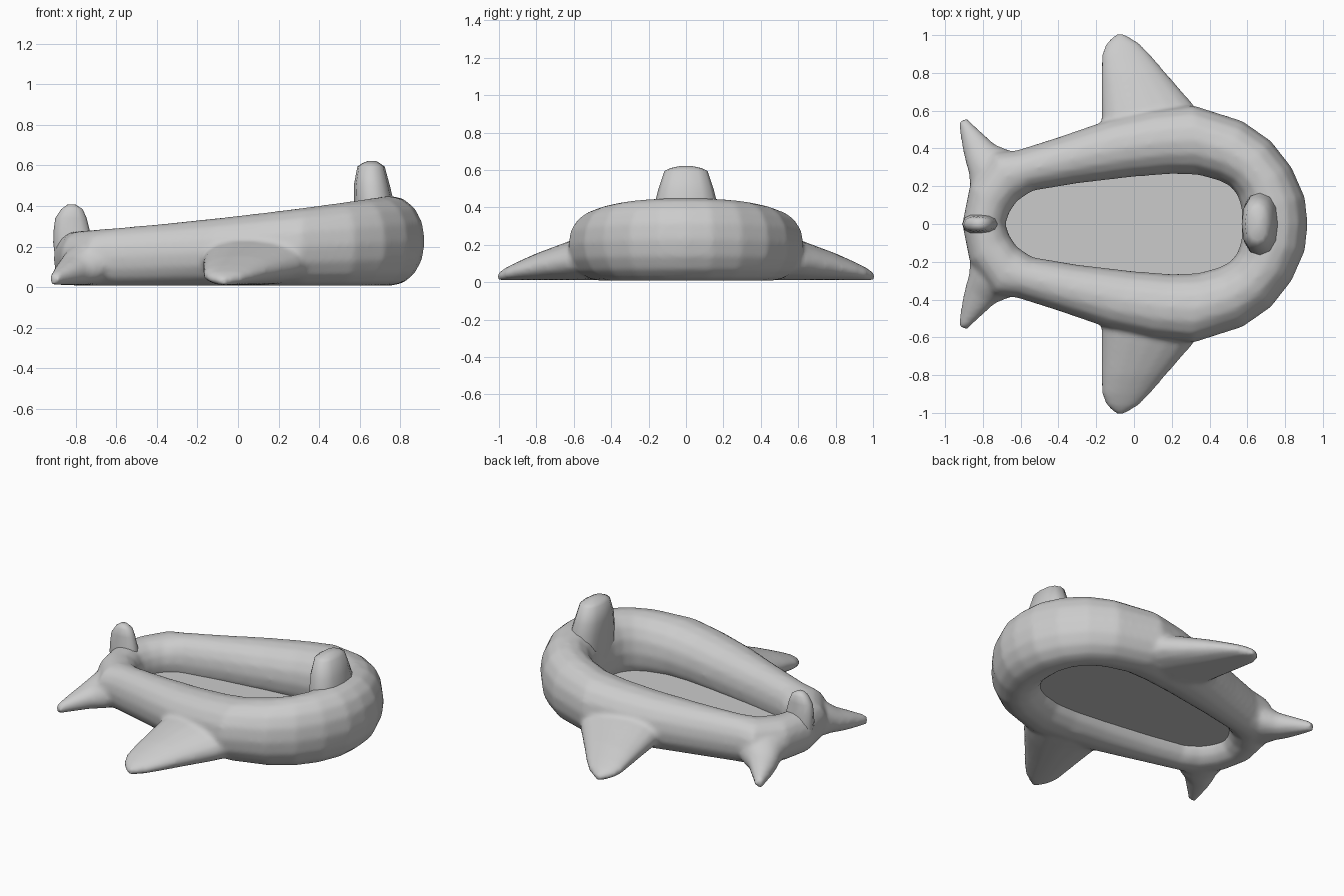
import bpy, bmesh, math
from mathutils import Vector

if "Cube" in bpy.data.objects:
    bpy.data.objects.remove(bpy.data.objects["Cube"])

grey = bpy.data.materials.new("soft_grey")
grey.use_nodes = True
grey.diffuse_color = (0.6, 0.6, 0.6, 1)
grey.node_tree.nodes["Principled BSDF"].inputs["Base Color"].default_value = (0.6, 0.6, 0.6, 1)


def oval(center, a, b, n=16, power=0.95):
    """Rounded cross-section spanned by the half axes a and b."""
    pts = []
    for i in range(n):
        t = math.tau * i / n
        c, s = math.cos(t), math.sin(t)
        pts.append(Vector(center) + Vector(a) * math.copysign(abs(c) ** power, c)
                   + Vector(b) * math.copysign(abs(s) ** power, s))
    return pts


def loft(name, sections, closed=False, sides=(1,)):
    """Skin a run of cross-sections, capped unless it closes on itself."""
    bm = bmesh.new()
    for side in sides:
        rings = [[bm.verts.new((p.x, p.y * side, p.z)) for p in sec] for sec in sections]
        n = len(rings[0])
        for k in range(len(rings) if closed else len(rings) - 1):
            r, q = rings[k], rings[(k + 1) % len(rings)]
            for i in range(n):
                j = (i + 1) % n
                bm.faces.new((r[i], r[j], q[j], q[i]))
        if not closed:
            bm.faces.new(rings[0])
            bm.faces.new(rings[-1])
    return finish(name, bm)


def select_only(*objects):
    for other in bpy.context.selected_objects:
        other.select_set(False)
    for ob in objects:
        ob.select_set(True)
    bpy.context.view_layer.objects.active = objects[0]


def finish(name, bm):
    bmesh.ops.recalc_face_normals(bm, faces=bm.faces)
    mesh = bpy.data.meshes.new(name)
    bm.to_mesh(mesh)
    bm.free()
    mesh.materials.append(grey)
    ob = bpy.data.objects.new(name, mesh)
    bpy.context.collection.objects.link(ob)
    select_only(ob)
    bpy.ops.object.shade_smooth_by_angle(angle=math.radians(60))
    return ob


# Inflated ring: inner and outer outline points of one half, nose to tail
half = [((0.57, 0), (0.92, 0)), ((0.57, 0.08), (0.905, 0.14)),
        ((0.55, 0.15), (0.835, 0.30)), ((0.51, 0.20), (0.725, 0.44)),
        ((0.45, 0.23), (0.575, 0.545)), ((0.34, 0.26), (0.31, 0.63)),
        ((0.20, 0.265), (0.10, 0.605)), ((0, 0.25), (-0.14, 0.55)),
        ((-0.30, 0.215), (-0.40, 0.46)), ((-0.54, 0.175), (-0.62, 0.39)),
        ((-0.62, 0.12), (-0.74, 0.38)), ((-0.66, 0.06), (-0.87, 0.20)),
        ((-0.68, 0), (-0.91, 0))]
flip = lambda p: (p[0], -p[1])
stations = half + [(flip(i), flip(o)) for i, o in half[-2:0:-1]]
sections = []
for inner, outer in stations:
    i, o = Vector((*inner, 0)), Vector((*outer, 0))
    mid = (i + o) / 2
    top = 0.352 + 0.115 * mid.x + 0.025 * mid.x ** 2
    mid.z = top / 2 + 0.003
    sections.append(oval(mid, (o - i) / 2, (0, 0, top / 2 - 0.003)))
body = loft("inflated_body", sections, closed=True)

# Side fins: y, rear x, front x, top z
fin = [(0.38, -0.20, 0.44, 0.29), (0.54, -0.175, 0.38, 0.25), (0.64, -0.175, 0.31, 0.215),
       (0.80, -0.175, 0.17, 0.155), (0.90, -0.172, 0.085, 0.11),
       (0.96, -0.147, 0.027, 0.08), (0.99, -0.115, -0.025, 0.06), (1.005, -0.09, -0.05, 0.05)]
side_fins = loft("side_fins", [oval(((r + f) / 2, y, (z + 0.01) / 2), ((f - r) / 2, 0, 0),
                                    (0, 0, (z - 0.01) / 2)) for y, r, f, z in fin],
                 sides=(1, -1))

# Tail flukes: rear edge point, front edge point, top z
fluke = [((-0.86, 0.12), (-0.56, 0.30), 0.25), ((-0.875, 0.27), (-0.66, 0.39), 0.20),
         ((-0.895, 0.34), (-0.735, 0.42), 0.155), ((-0.91, 0.41), (-0.80, 0.48), 0.12),
         ((-0.92, 0.48), (-0.85, 0.525), 0.09), ((-0.93, 0.54), (-0.885, 0.56), 0.065)]
sections = []
for r, f, z in fluke:
    r, f = Vector((*r, 0)), Vector((*f, 0))
    mid = (r + f) / 2
    mid.z = (z + 0.01) / 2
    sections.append(oval(mid, (f - r) / 2, (0, 0, (z - 0.01) / 2)))
tail_flukes = loft("tail_flukes", sections, sides=(1, -1))

# Blend ring, fins and flukes into one soft skin
select_only(body, side_fins, tail_flukes)
bpy.ops.object.join()
skin = body.modifiers.new("skin", "REMESH")
skin.mode = "VOXEL"
skin.voxel_size = 0.015
skin.use_smooth_shade = True
soften = body.modifiers.new("soften", "SMOOTH")
soften.factor = 0.5
soften.iterations = 7

# Floor sheet, reaching a little way into the ring
bm = bmesh.new()
bm.faces.new([bm.verts.new((i[0] + 0.2 * (o[0] - i[0]), i[1] + 0.2 * (o[1] - i[1]), 0.095))
              for i, o in stations])
bmesh.ops.solidify(bm, geom=bm.faces[:], thickness=0.008)
finish("floor", bm)


def upright_fin(name, levels):
    """Levels hold z, rear x, front x and half width."""
    loft(name, [oval(((r + f) / 2, 0, z), ((f - r) / 2, 0, 0), (0, w, 0), n=12, power=0.85)
                for z, r, f, w in levels])


upright_fin("front_upright_fin", [(0.12, 0.60, 0.75, 0.14), (0.22, 0.572, 0.77, 0.18),
                                  (0.43, 0.572, 0.765, 0.165), (0.50, 0.57, 0.748, 0.147),
                                  (0.595, 0.588, 0.722, 0.115), (0.61, 0.61, 0.70, 0.085),
                                  (0.622, 0.64, 0.68, 0.03)])
upright_fin("rear_upright_fin", [(0.10, -0.895, -0.72, 0.05), (0.22, -0.91, -0.715, 0.055),
                                 (0.28, -0.908, -0.73, 0.047), (0.34, -0.90, -0.745, 0.042),
                                 (0.385, -0.87, -0.765, 0.036), (0.407, -0.84, -0.80, 0.018)])
